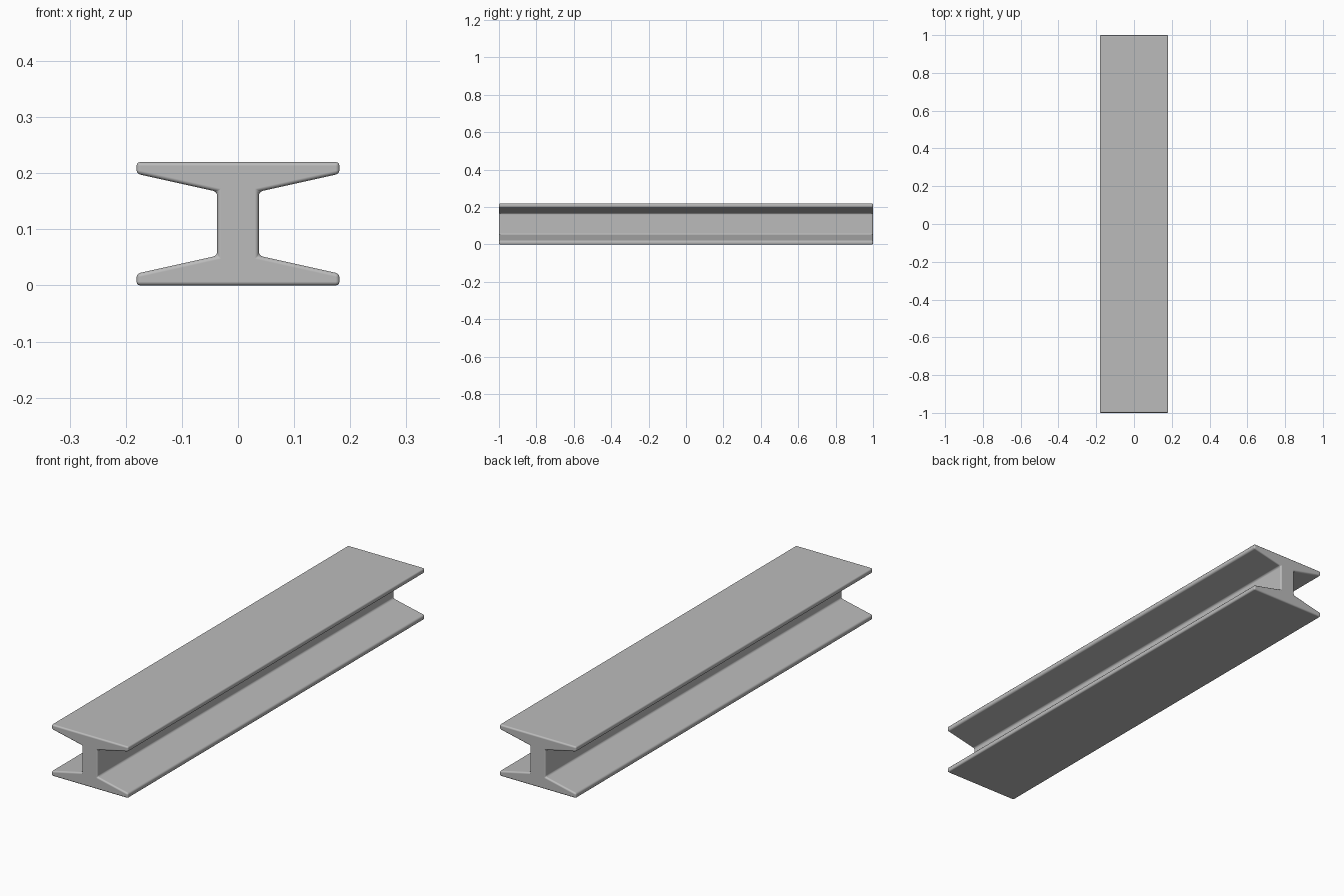
import bpy
import bmesh

cube = bpy.data.objects.get("Cube")
if cube:
    bpy.data.objects.remove(cube, do_unlink=True)

HEIGHT = 0.22
LENGTH = 2.0

# Plain grey steel
steel = bpy.data.materials.new("grey steel")
steel.use_nodes = True
colour = (0.5, 0.5, 0.5, 1)
steel.diffuse_color = colour
steel.node_tree.nodes["Principled BSDF"].inputs["Base Color"].default_value = colour

# Quarter of the I-section: flange base, flange tip, flange root at the web
quarter = [(0.181, 0), (0.181, 0.021), (0.037, 0.053)]
right = quarter + [(x, HEIGHT - z) for x, z in reversed(quarter)]
section = right + [(-x, z) for x, z in reversed(right)]

# Extrude the section along the beam
bm = bmesh.new()
end = bm.faces.new([bm.verts.new((x, -LENGTH / 2, z)) for x, z in section])
sweep = bmesh.ops.extrude_face_region(bm, geom=[end], use_keep_orig=True)
moved = [v for v in sweep["geom"] if isinstance(v, bmesh.types.BMVert)]
bmesh.ops.translate(bm, verts=moved, vec=(0, LENGTH, 0))
bmesh.ops.recalc_face_normals(bm, faces=bm.faces)
mesh = bpy.data.meshes.new("beam")
bm.to_mesh(mesh)
bm.free()
mesh.materials.append(steel)
beam = bpy.data.objects.new("beam", mesh)
bpy.context.collection.objects.link(beam)

# Soft rounded edges and web fillets
bevel = beam.modifiers.new("rounded edges", "BEVEL")
bevel.width = 0.007
bevel.segments = 3
bevel.limit_method = "ANGLE"
bevel.angle_limit = 0.5
bevel.harden_normals = True

for polygon in mesh.polygons:
    polygon.use_smooth = True
